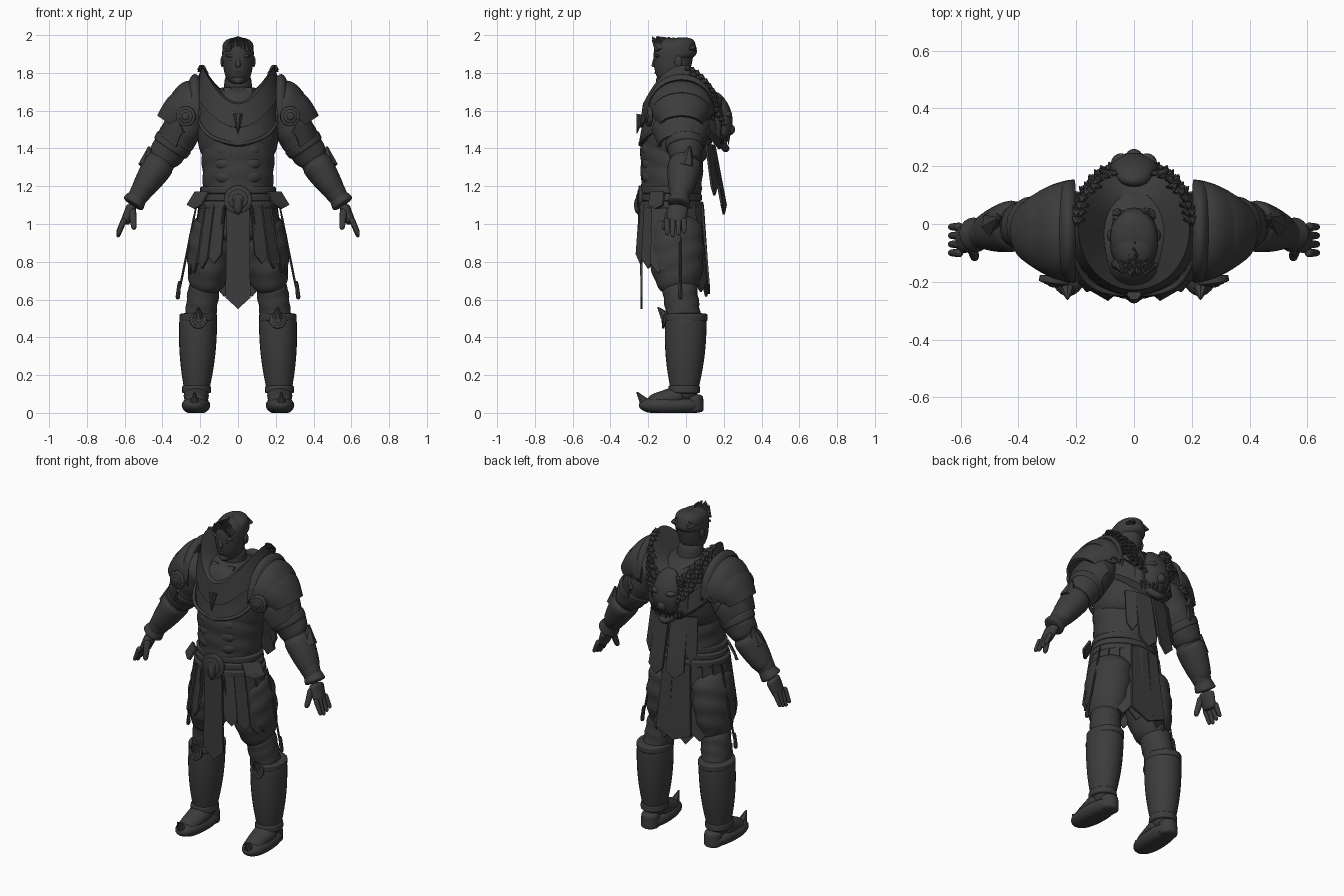
import bpy, bmesh, math, random
from mathutils import Vector

random.seed(4)
old_cube = bpy.data.objects.get("Cube")
if old_cube:
    bpy.data.objects.remove(old_cube)

dark = bpy.data.materials.new("dark_grey")
dark.use_nodes = True
dark.diffuse_color = (.045, .045, .045, 1)
dark.node_tree.nodes["Principled BSDF"].inputs["Base Color"].default_value = dark.diffuse_color
parts = []


def vec(x, y, z):
    return Vector((x, y, z))


def skin(name, rows, closed=True, thickness=0):
    """Quad surface through rows of points, capped when it is a closed tube."""
    bm = bmesh.new()
    grid = [[bm.verts.new(point) for point in row] for row in rows]
    count = len(grid[0])
    for lower, upper in zip(grid, grid[1:]):
        for j in range(count if closed else count - 1):
            k = (j + 1) % count
            bm.faces.new((lower[j], lower[k], upper[k], upper[j]))
    if closed and not thickness:
        bm.faces.new(grid[0])
        bm.faces.new(grid[-1])
    bmesh.ops.remove_doubles(bm, verts=bm.verts, dist=.0001)
    bmesh.ops.recalc_face_normals(bm, faces=bm.faces)
    mesh = bpy.data.meshes.new(name)
    bm.to_mesh(mesh)
    bm.free()
    mesh.materials.append(dark)
    part = bpy.data.objects.new(name, mesh)
    bpy.context.collection.objects.link(part)
    if thickness:
        solid = part.modifiers.new("thickness", "SOLIDIFY")
        solid.thickness, solid.offset = thickness, 0
    parts.append(part)
    return part


def both(part):
    """Repeat a left-hand part on the right."""
    mirror = part.modifiers.new("mirror", "MIRROR")
    mirror.use_mirror_merge = False


def limb(name, start, end, r_start, r_end, bulge=0, flat=1, roundness=8, bend=vec(0, 0, 0), folds=0, sides=20):
    """Tapered elliptic form between two points; roundness shapes its ends (2 is an ellipsoid, 0 is cut off)."""
    axis = (end - start).normalized()
    guide = vec(1, 0, 0) if abs(axis.y) > .7 else vec(0, 1, 0)
    wide = (guide - axis * guide.dot(axis)).normalized()
    deep = axis.cross(wide)
    rows, steps = [], sides if roundness else 4
    for i in range(steps + 1):
        t = (1 - math.cos(math.pi * i / steps)) / 2
        swell = math.sin(math.pi * t)
        radius = r_start + (r_end - r_start) * t + bulge * swell
        if roundness:
            radius *= math.sqrt(max(0, 1 - abs(2 * t - 1) ** roundness))
        center, row = start.lerp(end, t) + bend * swell, []
        for j in range(sides):
            angle = math.tau * j / sides
            crease = 1 + folds * math.sin(25 * t + 3 * math.cos(angle))
            point = center + radius * crease * (wide * flat * math.cos(angle) + deep * math.sin(angle))
            point.z = max(point.z, 0)
            row.append(point)
        rows.append(row)
    return skin(name, rows)


def blob(name, center, width, height, flat=1):
    up = vec(0, 0, height)
    return limb(name, center - up, center + up, width, width, flat=flat, roundness=2, sides=16)


def spike(name, base, tip, radius):
    return limb(name, base, tip, radius, radius / 9, roundness=0, sides=7)


def medallion(name, center, facing, radius):
    for size in (1, .7, .4):
        height = facing * radius * (1 - size / 2)
        both(limb(name, center - height / 2, center + height, radius * size, radius * size))


def strip(name, top, bottom, width, side=vec(1, 0, 0), tip=.05, flare=1.1):
    """Hanging cloth or leather strip with a pointed end."""
    rows, half = [], side.normalized() * width / 2
    for i in range(9):
        t = i / 8
        row = [top.lerp(bottom, t) + half * s * (1 + (flare - 1) * t) for s in (-1, -.5, 0, .5, 1)]
        if i == 8:
            row[2].z -= tip
            row[1].z -= tip / 2
            row[3].z -= tip / 2
        rows.append(row)
    return skin(name, rows, closed=False, thickness=.012)


def shoulder_band(name, x_in, z_in, x_out, z_out):
    """Armour band arching front to back over the shoulder, narrower away from the neck."""
    rows = []
    for i in range(7):
        t = i / 6
        x, z = x_in + (x_out - x_in) * t, z_in + (z_out - z_in) * t
        z += .02 * math.sin(math.pi * t)
        reach = .17 * math.sqrt(1 - ((x - .2) / .28) ** 2)
        row = []
        for j in range(25):
            angle = math.pi * j / 24
            drop = 1 - math.sin(angle) ** .8
            row.append(vec(x - drop * .4 * (x - .2), -.025 - reach * math.cos(angle),
                           z - drop * (.23 - .8 * (x - .2))))
        rows.append(row)
    both(skin(name, rows, closed=False, thickness=.018))


def collar_ring(width, depth, base, rise):
    """Horseshoe loop that climbs at the shoulders."""
    angles = [math.tau * j / 48 for j in range(48)]
    return [vec(width * math.sin(a), -.02 - depth * math.cos(a), base + rise * math.sin(a) ** 2) for a in angles]


# Torso and belt
limb("hips", vec(0, -.07, .9), vec(0, -.08, 1.2), .18, .19, flat=.8, sides=32)
limb("abdomen", vec(0, -.08, 1.1), vec(0, -.07, 1.5), .18, .2, flat=.87, folds=.015, sides=40)
limb("chest", vec(0, -.06, 1.3), vec(0, -.03, 1.73), .19, .18, .03, flat=.88, roundness=6, sides=40)
limb("neck", vec(0, -.03, 1.6), vec(0, -.05, 1.8), .08, .07)
for z, size in ((1.1, .215), (1.14, .205), (1.18, .2)):
    limb("belt", vec(0, -.08, z - .025), vec(0, -.08, z + .025), size, size, flat=.8, sides=40)
medallion("buckle", vec(0, -.235, 1.13), vec(0, -.5, 0), .075)
blob("buckle_boss", vec(0, -.25, 1.1), .025, .05)
for row in range(3):
    both(blob("belly_ridge", vec(.06, -.175, 1.25 + .07 * row), .07, .05, .85))
both(limb("breast_trim", vec(0, -.245, 1.42), vec(.21, -.1, 1.55), .01, .01, bend=vec(.04, -.04, -.02)))
both(strip("hip_plate", vec(.19, -.15, 1.17), vec(.23, -.16, 1.1), .1, vec(1, 1, 0), .02))
both(strip("shirt_lapel", vec(.06, -.14, 1.72), vec(.01, -.2, 1.62), .04, tip=0))
spike("pendant", vec(0, -.24, 1.58), vec(0, -.26, 1.48), .025)

# Raised collar mantle and breastplate, with fur along the back
rim = collar_ring(.19, .2, 1.63, .2)
hem = collar_ring(.215, .215, 1.51, .17)
skin("collar_mantle", [collar_ring(.09, .1, 1.68, 0), rim, hem], thickness=.02)
skin("breastplate", [collar_ring(.2, .2, 1.55, .13), collar_ring(.215, .225, 1.42, .13),
                     collar_ring(.2, .19, 1.4, .13)], thickness=.015)
for point in rim:
    if point.y > 0:
        for level in range(6):
            root = point + vec(random.uniform(-.01, .01), .006 * level, -.025 * level)
            both(spike("fur_tuft", root, root + vec(point.x / 9, .02, -.01), .018))

# Beast head trophy and cloth on the back
limb("beast_skull", vec(0, .15, 1.7), vec(0, .18, 1.42), .05, .06, .03, flat=.6, bend=vec(0, .03, 0), sides=24)
limb("beast_jaw", vec(-.12, .13, 1.5), vec(.12, .13, 1.5), .02, .02, bend=vec(0, .08, -.1))
blob("beast_nose", vec(0, .23, 1.5), .03, .03)
both(limb("beast_cheek", vec(.08, .15, 1.6), vec(.1, .15, 1.44), .04, .035))
both(spike("beast_ear", vec(.08, .16, 1.62), vec(.12, .19, 1.67), .03))
both(blob("beast_brow", vec(.045, .21, 1.58), .035, .02))
for k in range(5):
    tooth = vec(.02 + .02 * k, .225 - .01 * k, 1.47)
    both(spike("beast_tooth", tooth, tooth - vec(0, 0, .05), .01))
both(strip("back_drape", vec(.055, .14, 1.42), vec(.065, .2, 1.1), .1, vec(1, -.2, 0)))
both(strip("side_drape", vec(.13, .12, 1.42), vec(.14, .15, 1.2), .06, vec(1, -.5, 0)))

# Head and face
limb("head", vec(0, -.08, 1.73), vec(0, -.06, 1.985), .056, .082, .012, flat=1.25, roundness=5, sides=32)
limb("nose", vec(0, -.16, 1.89), vec(0, -.17, 1.83), .009, .015)
limb("mouth", vec(-.03, -.14, 1.8), vec(.03, -.14, 1.8), .007, .007, bend=vec(0, -.02, 0))
limb("jaw_beard", vec(-.06, -.07, 1.79), vec(.06, -.07, 1.79), .02, .02, bend=vec(0, -.07, -.03))
both(blob("ear", vec(.083, -.04, 1.86), .01, .03, 2))
both(blob("brow", vec(.035, -.15, 1.89), .03, .009, .5))
both(blob("eye", vec(.033, -.15, 1.87), .013, .008))

# Hair swept up into a crest
limb("hair_cap", vec(0, -.035, 1.86), vec(0, -.055, 1.985), .086, .08, flat=1.2, roundness=4)
for lock in range(150):
    t, x = random.random(), random.uniform(-.06, .06)
    y, fall = .04 - .19 * t, abs(x) / 2
    spike("hair_lock", vec(x, y, 1.95 - fall), vec(x * .8, y - .03 * t, 1.98 + .018 * t - fall), .02)

# Layered shoulder armour
shoulder_band("shoulder_flange", .21, 1.77, .25, 1.76)
shoulder_band("shoulder_plate", .24, 1.75, .34, 1.69)
shoulder_band("outer_shoulder_plate", .32, 1.7, .42, 1.57)
shoulder_band("lower_shoulder_plate", .34, 1.6, .41, 1.47)
medallion("front_medallion", vec(.275, -.19, 1.57), vec(.1, -.7, 0), .053)
medallion("back_medallion", vec(.265, .11, 1.6), vec(.1, .5, .1), .053)

# Arms and hands
shoulder, elbow, wrist, knuckle = vec(.2, -.02, 1.64), vec(.42, 0, 1.31), vec(.56, -.04, 1.1), vec(.6, -.055, 1)
both(limb("upper_arm", shoulder, elbow, .1, .08, .012, folds=.03, sides=24))
both(limb("sleeve_band", shoulder.lerp(elbow, .6), shoulder.lerp(elbow, .75), .107, .1))
both(limb("forearm", elbow.lerp(shoulder, .2), wrist, .08, .045, .005))
both(limb("bracer", elbow.lerp(shoulder, .1), wrist.lerp(elbow, .2), .085, .05, .006, flat=1.1))
both(limb("cuff", wrist.lerp(elbow, .3), wrist, .045, .065))
both(spike("elbow_point", elbow + vec(.06, 0, 0), elbow + vec(.05, .02, .1), .05))
both(limb("palm", wrist, knuckle, .03, .025, flat=1.9))
for k in range(4):
    joint = knuckle + vec(0, .03 * k - .045, .03)
    both(limb("finger", joint, joint + vec(.038, 0, -.1 + .01 * abs(k - 1)), .016, .011))
both(limb("thumb", wrist + vec(0, -.04, -.02), wrist + vec(-.01, -.08, -.13), .021, .014))

# Legs and curled boots
hip, knee, cuff, ankle = vec(.12, -.06, 1.05), vec(.175, -.04, .62), vec(.21, 0, .53), vec(.22, -.01, .06)
both(limb("thigh", hip, knee, .11, .08, .025, flat=1.22, folds=.03, sides=28))
both(limb("knee_cloth", knee + vec(0, 0, .08), cuff - vec(0, 0, .1), .085, .08, flat=1.1, folds=.03))
both(limb("boot_shaft", cuff, ankle, .1, .054, .016, flat=1.1, roundness=20, sides=28))
both(limb("boot_cuff", cuff, cuff - vec(0, 0, .05), .1, .1, flat=1.15))
both(limb("ankle_band", ankle + vec(0, 0, .09), ankle + vec(0, 0, .04), .075, .078, flat=1.1))
medallion("knee_medallion", cuff + vec(0, -.11, -.04), vec(0, -.5, .1), .045)
both(spike("knee_crest", cuff + vec(0, -.11, -.02), cuff + vec(0, -.15, .03), .03))
both(limb("boot_foot", vec(.215, .09, .04), vec(.23, -.25, .04), .04, .04, .01, flat=1.5, roundness=4))
both(limb("instep_plate", ankle + vec(0, 0, .04), vec(.225, -.2, .05), .055, .04, flat=1.3))
both(limb("heel", vec(.215, .04, 0), vec(.215, .04, .1), .055, .05))
both(spike("curled_toe", vec(.23, -.21, .04), vec(.23, -.26, .11), .035))

# Hanging cords with weighted ends
cord_end = vec(.32, -.03, .6)
both(limb("cord", vec(.22, -.03, 1.1), cord_end, .006, .006, sides=8))
both(limb("cord_weight", cord_end + vec(-.01, 0, .1), cord_end, .008, .013, sides=8))
both(limb("tassel", vec(.075, -.25, 1.1), vec(.09, -.24, .9), .005, .012, sides=8))

# Tabards and ring of skirt strips
strip("front_tabard", vec(0, -.24, 1.1), vec(0, -.235, .61), .12, tip=.06)
strip("back_tabard", vec(0, .085, 1.1), vec(0, .12, .68), .18, flare=1.3)
for i in range(8):
    angle = math.radians(19 * i - 60)
    out, back = math.cos(angle), math.sin(angle)
    both(strip("skirt_strip", vec(out * .2, back * .165 - .08, 1.1),
               vec(out * .25, back * .19 - .075, .84 - .025 * i), .08, vec(-back, out, 0)))

# Bake modifiers, then smooth
bpy.ops.object.select_all(action="DESELECT")
for part in parts:
    part.select_set(True)
bpy.context.view_layer.objects.active = parts[0]
bpy.ops.object.convert(target="MESH")
bpy.ops.object.shade_smooth_by_angle(angle=math.radians(40))
